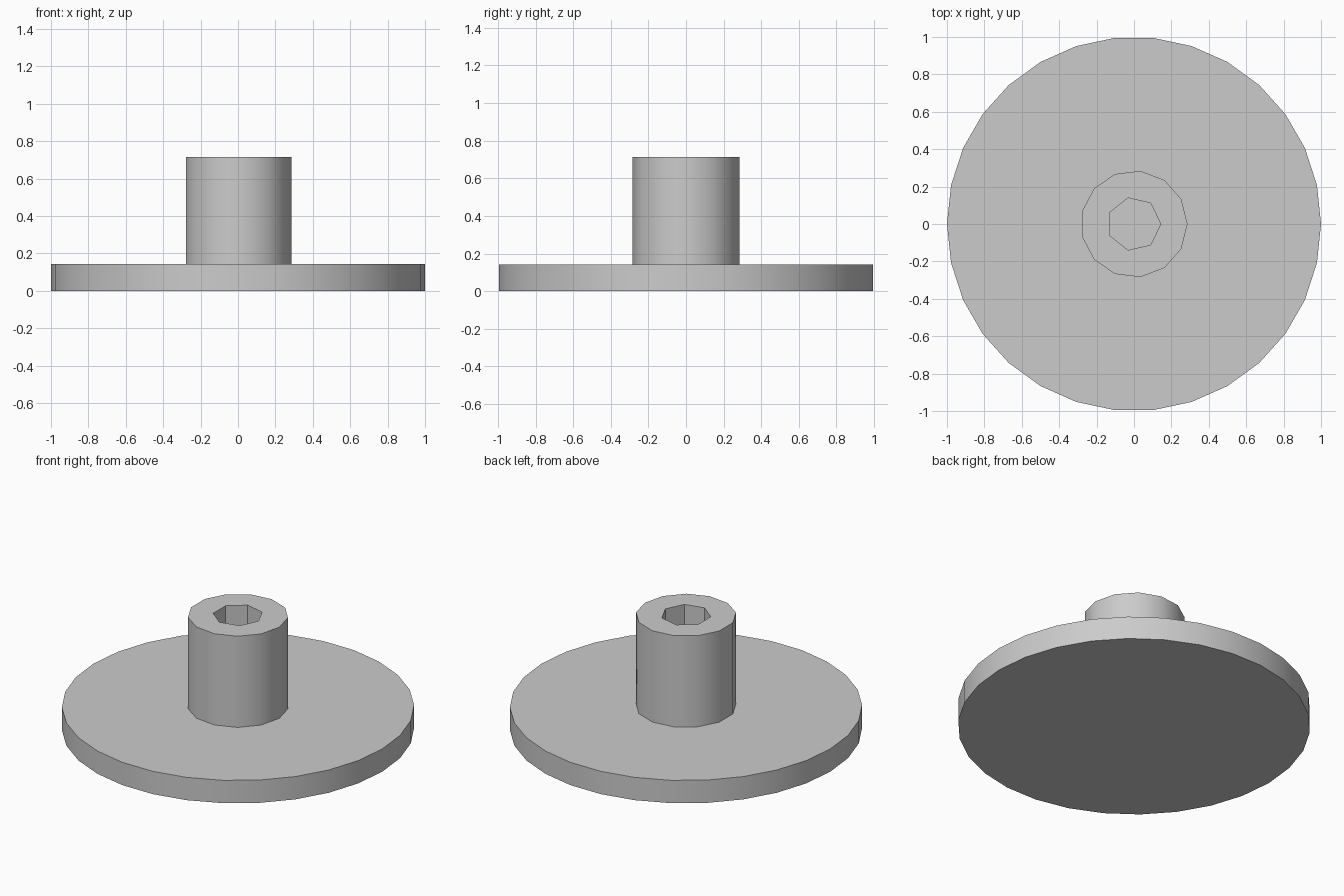
import bpy
import bmesh
from math import cos, sin, pi, radians

if "Cube" in bpy.data.objects:
    bpy.data.objects.remove(bpy.data.objects["Cube"])

UNIT = 1 / 7            # the disc is seven units in radius and one thick

grey = bpy.data.materials.new("plain grey")
grey.use_nodes = True
colour = (0.6, 0.6, 0.6, 1)
grey.diffuse_color = colour
grey.node_tree.nodes["Principled BSDF"].inputs["Base Color"].default_value = colour


def prism(name, sides, radius, bottom, top):
    """Upright prism with its first corner on +x."""
    bm = bmesh.new()
    ring = [bm.verts.new((radius * cos(2 * pi * i / sides),
                          radius * sin(2 * pi * i / sides), bottom))
            for i in range(sides)]
    base = bm.faces.new(ring)
    cap = bmesh.ops.extrude_face_region(bm, geom=[base], use_keep_orig=True)["geom"]
    for v in cap:
        if isinstance(v, bmesh.types.BMVert):
            v.co.z = top
    bmesh.ops.recalc_face_normals(bm, faces=bm.faces)
    mesh = bpy.data.meshes.new(name)
    bm.to_mesh(mesh)
    bm.free()
    mesh.materials.append(grey)
    obj = bpy.data.objects.new(name, mesh)
    bpy.context.collection.objects.link(obj)
    return obj


def select(obj):
    bpy.ops.object.select_all(action='DESELECT')
    obj.select_set(True)
    bpy.context.view_layer.objects.active = obj


# Round base and the hollow post standing on it
disc = prism("base_disc", 30, 7 * UNIT, 0, UNIT)
post = prism("post", 13, 2 * UNIT, UNIT, 5 * UNIT)

# Seven-sided socket bored down to the base
cutter = prism("socket_cutter", 7, UNIT, 0, 6 * UNIT)
cutter.hide_render = True
bore = post.modifiers.new("socket", 'BOOLEAN')
bore.operation = 'DIFFERENCE'
bore.solver = 'EXACT'
bore.object = cutter
select(post)
bpy.ops.object.modifier_apply(modifier=bore.name)
bpy.data.objects.remove(cutter)

# Soft round sides, crisp rims and socket
for part in (disc, post):
    select(part)
    bpy.ops.object.shade_smooth_by_angle(angle=radians(30))
